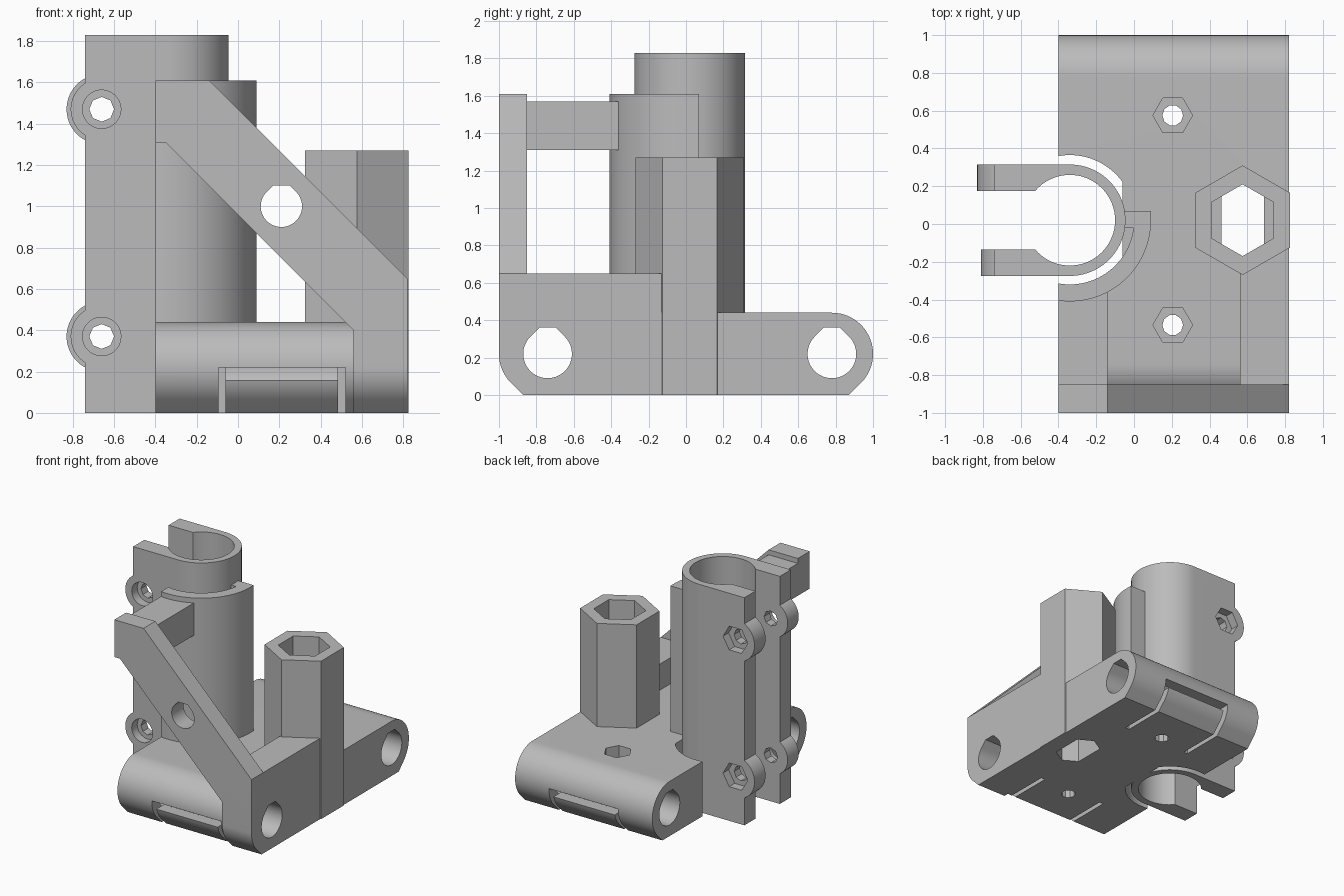
import bpy, bmesh
from math import cos, sin, radians, acos, degrees
from mathutils import Vector

if "Cube" in bpy.data.objects:
    bpy.data.objects.remove(bpy.data.objects["Cube"], do_unlink=True)

grey = bpy.data.materials.new("plain grey")
grey.use_nodes = True
GREY = (0.5, 0.5, 0.5, 1)
grey.diffuse_color = GREY
grey.node_tree.nodes["Principled BSDF"].inputs["Base Color"].default_value = GREY

MID = 0.02            # symmetry line of the body in y
CLAMP = (-0.34, MID)  # clamp axis


def arc(c, r, a, b, n=32):
    """Points on an arc from a to b degrees."""
    angles = [radians(a + (b - a) * i / n) for i in range(n + 1)]
    return [(c[0] + r * cos(t), c[1] + r * sin(t)) for t in angles]


def circle(c, r, n=40, turn=0):
    return arc(c, r, turn, turn + 360, n)[:-1]


def rect(a, b, c, d):
    return [(a, c), (b, c), (b, d), (a, d)]


def teardrop(c, r, top):
    """Round hole with a flat-topped 45 degree roof."""
    w = r * 2 ** 0.5 - top
    return arc(c, r, 135, 405, 40) + [(c[0] + w, c[1] + top), (c[0] - w, c[1] + top)]


def prism(name, pts, axis, lo, hi):
    """Extrude a 2D outline along an axis."""
    place = {"x": lambda p, h: (h, p[0], p[1]),
             "y": lambda p, h: (p[0], h, p[1]),
             "z": lambda p, h: (p[0], p[1], h)}[axis]
    bm = bmesh.new()
    face = bm.faces.new([bm.verts.new(place(p, lo)) for p in pts])
    ext = bmesh.ops.extrude_face_region(bm, geom=[face])
    move = Vector(place((0, 0), hi - lo))
    bmesh.ops.translate(bm, vec=move,
                        verts=[v for v in ext["geom"] if isinstance(v, bmesh.types.BMVert)])
    bmesh.ops.recalc_face_normals(bm, faces=bm.faces)
    mesh = bpy.data.meshes.new(name)
    bm.to_mesh(mesh)
    bm.free()
    mesh.materials.append(grey)
    ob = bpy.data.objects.new(name, mesh)
    bpy.context.collection.objects.link(ob)
    return ob


def activate(ob):
    bpy.ops.object.select_all(action="DESELECT")
    ob.select_set(True)
    bpy.context.view_layer.objects.active = ob


def cut(ob, cutters):
    activate(ob)
    for c in cutters:
        mod = ob.modifiers.new("cut", "BOOLEAN")
        mod.operation = "DIFFERENCE"
        mod.solver = "EXACT"
        mod.object = c
        bpy.ops.object.modifier_apply(modifier=mod.name)


parts = []


def part(*args):
    ob = prism(*args)
    parts.append(ob)
    return ob


# Cutters shared by the base and its neighbours
BACK, FRONT, AXLE_Z = 0.78, 2 * MID - 0.78, 0.22
bores = [prism("bore_cutter", teardrop((y, AXLE_Z), 0.13, 0.14), "x", -0.6, 1)
         for y in (FRONT, BACK)]
HEX = (0.575, MID)
pocket = prism("pocket_cutter", circle(HEX, 0.19, 6, 30), "z", 0.3, 1.5)
px, py = 0.112, 0.19
slope = px * 0.577
outlet = prism("outlet_cutter",
               [(HEX[0] + x, HEX[1] + y) for x, y in
                ((0, py), (-px, py - slope), (-px, slope - py),
                 (0, -py), (px, slope - py), (px, py - slope))], "z", -0.1, 0.35)
helpers = bores + [pocket, outlet]

# Base with rounded ends
R = 0.22
base = part("base",
            arc((BACK, AXLE_Z), R, -45, 90) + arc((FRONT, AXLE_Z), R, 90, 225)
            + [(FRONT - 0.091, 0), (BACK + 0.091, 0)],
            "x", -0.40, 0.82)
edge = degrees(acos(0.28 / 0.345))
base_cuts = [prism("clearance_cutter", arc(CLAMP, 0.345, edge, 360 - edge, 64), "z", -0.1, 1)]
for y in (MID - 0.555, MID + 0.555):
    base_cuts.append(prism("screw_cutter", circle((0.205, y), 0.055, 10), "z", -0.1, 1))
    base_cuts.append(prism("nut_cutter", circle((0.205, y), 0.105, 6), "z", 0.3, 1))

# Spring tongues: U-shaped slits at both ends
for s in (-1, 1):
    inner, mid, outer = (MID + s * d for d in (0.5, 0.82, 1.1))
    for x in (-0.095, 0.485):
        base_cuts.append(prism("slit_cutter", rect(x, x + 0.035, *sorted((inner, outer))),
                               "z", -0.1, 0.22))
    base_cuts.append(prism("slit_cutter", rect(-0.095, 0.52, *sorted((mid, outer))),
                           "z", 0.16, 0.22))
cut(base, base_cuts + bores + [pocket, outlet])
helpers += base_cuts

# Hexagonal tower
tower = part("hex_tower", circle(HEX, 0.29, 6, 30), "z", 0, 1.27)
cut(tower, [pocket, outlet])

# Raised front block
block = part("front_block",
             [(-0.13, 0), (-0.13, 0.65), (-1, 0.65)]
             + arc((-0.78, AXLE_Z), R, 180, 225, 12) + [(-0.871, 0)],
             "x", 0.56, 0.82)
cut(block, bores + [pocket, outlet])

# Diagonal arm and its bar to the guard
arm = part("diagonal_arm",
           [(0.82, 0.4), (0.82, 0.65), (-0.14, 1.61), (-0.40, 1.61),
            (-0.40, 1.31), (-0.35, 1.31), (0.56, 0.4)], "y", -1, -0.85)
hole = prism("arm_hole_cutter", teardrop((0.21, 1.0), 0.1, 0.1), "y", -1.1, -0.7)
cut(arm, [hole])
helpers.append(hole)
part("arm_bar", rect(-0.40, -0.14, 1.31, 1.57), "y", -0.85, -0.36)

# Curved guard with a rib joining the clamp
part("curved_guard",
     arc(CLAMP, 0.43, -98, 0) + [(0.09, 0.07), (-0.055, 0.07), (-0.055, -0.02)]
     + arc(CLAMP, 0.34, -6.8, -100), "z", 0, 1.61)

# Split clamp tube
LEG, OUT, IN = -0.74, 0.295, 0.155
clamp = part("clamp_tube",
             arc(CLAMP, OUT, -90, 90, 48)
             + [(LEG, MID + OUT), (LEG, MID + IN)]
             + arc(CLAMP, 0.24, 139.8, -139.8, 48)
             + [(LEG, MID - IN), (LEG, MID - OUT)], "z", 0, 1.83)

# Screw ears on the clamp legs
ear_x = -0.66
screws, ears = [], []
for z in (0.37, 1.47):
    c = (ear_x, z)
    screws.append(prism("ear_screw_cutter", circle(c, 0.06, 8), "y", -0.5, 0.5))
    screws.append(prism("ear_head_cutter", circle(c, 0.093), "y", -0.5, MID - 0.225))
    screws.append(prism("ear_nut_cutter", circle(c, 0.11, 6), "y", MID + 0.225, 0.5))
    for name, r, lo, hi in (("front_ear", 0.15, -OUT, -IN), ("back_ear", 0.17, IN, OUT)):
        a = degrees(acos((LEG - ear_x) / r))
        ears.append(part(name, arc(c, r, a, 360 - a), "y", MID + lo, MID + hi))
for ob in [clamp] + ears:
    cut(ob, screws)
helpers += screws

# Remove cutters and finish shading
for h in helpers:
    bpy.data.objects.remove(h, do_unlink=True)
for ob in parts:
    activate(ob)
    bpy.ops.object.shade_smooth_by_angle(angle=radians(25))
